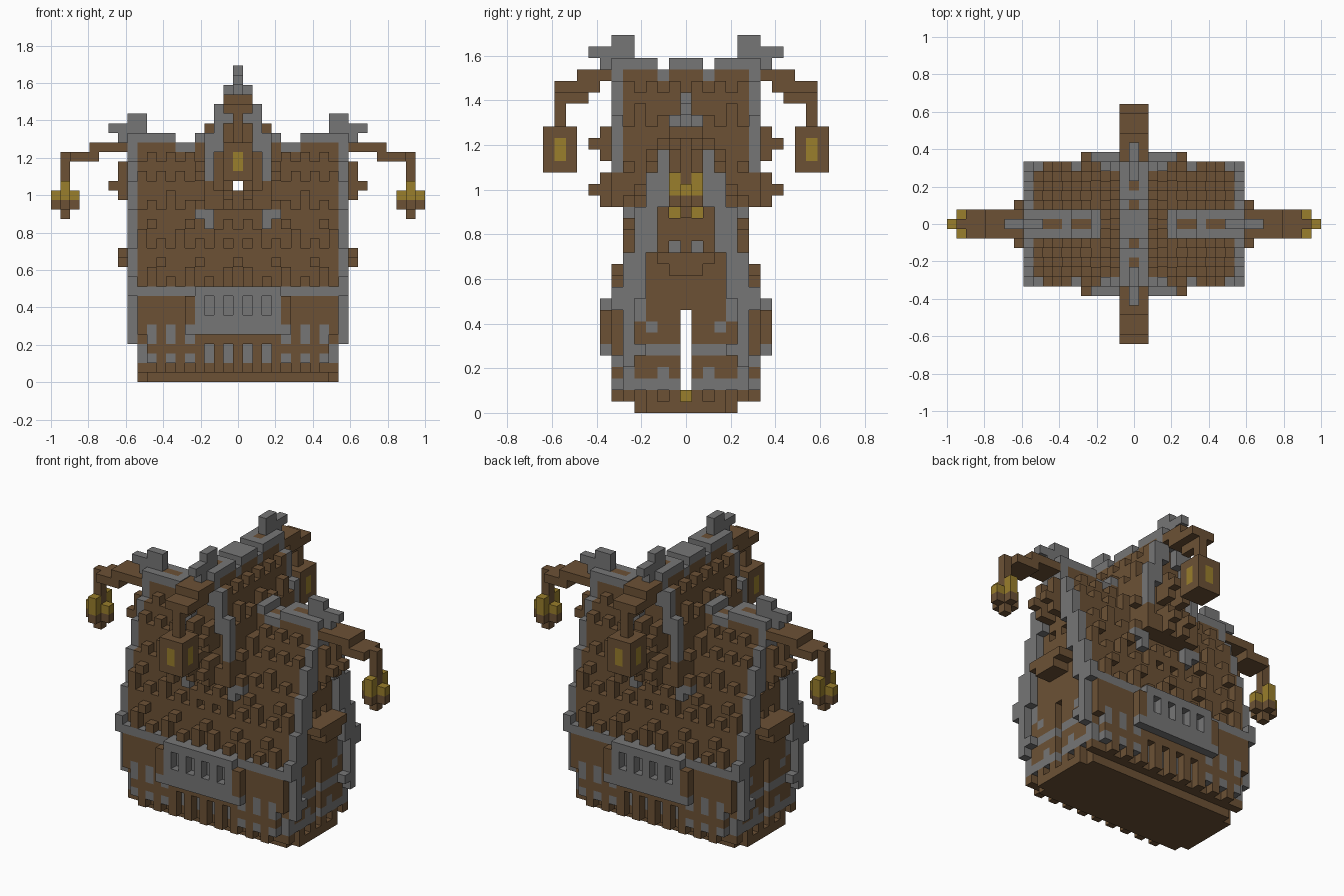
import bpy, bmesh
from mathutils import Vector

if "Cube" in bpy.data.objects:
    bpy.data.objects.remove(bpy.data.objects["Cube"])

U = 2 / 39  # edge of one block


def material(name, rgb):
    m = bpy.data.materials.new(name)
    m.use_nodes = True
    m.diffuse_color = (*rgb, 1)
    bsdf = m.node_tree.nodes["Principled BSDF"]
    bsdf.inputs["Base Color"].default_value = (*rgb, 1)
    bsdf.inputs["Roughness"].default_value = 0.9
    return m


WOOD, STONE, GLOW = range(3)
MATS = [material("brown wood", (0.15, 0.083, 0.036)),
        material("grey stone", (0.18, 0.18, 0.182)),
        material("yellow light", (0.32, 0.21, 0.025))]
cells = {}  # block position -> (part, colour)


def fill(part, colour, xs, ys, zs, mirror=""):
    """Fill an inclusive box of blocks, mirrored over x and/or y."""
    for x in range(xs[0], xs[1] + 1):
        for y in range(ys[0], ys[1] + 1):
            for z in range(zs[0], zs[1] + 1):
                for sx in ((1, -1) if "x" in mirror else (1,)):
                    for sy in ((1, -1) if "y" in mirror else (1,)):
                        cells[x * sx, y * sy, z] = (part, colour)


def carve(xs, ys, zs):
    for x in range(xs[0], xs[1] + 1):
        for y in range(ys[0], ys[1] + 1):
            for z in range(zs[0], zs[1] + 1):
                cells.pop((x, y, z), None)


# roof steps: half width, first level, end level
MAIN_STEPS = ((5, 10, 14), (4, 14, 18), (3, 18, 21), (2, 21, 23), (1, 23, 25))
CROSS_STEPS = ((3, 18, 21), (3, 21, 25), (2, 25, 28), (1, 28, 30))
SHINGLE_HEIGHTS = (1, 0, 2, 0)

# foundation with pilasters
fill("foundation", WOOD, (-10, 10), (-3, 3), (0, 0))
fill("foundation", WOOD, (-9, 9), (-4, 4), (0, 0))
fill("foundation", STONE, (-9, 9), (-5, 5), (1, 3))
fill("foundation", WOOD, (-9, 9), (-5, 5), (1, 1))
fill("foundation", WOOD, (-10, 10), (-6, 6), (4, 4))
for x in range(0, 9, 2):
    fill("pilasters", WOOD, (x, x), (6, 6), (1, 3), "xy")
for x in (5, 7, 9):
    fill("pilasters", WOOD, (x, x), (6, 6), (3, 3), "xy")
    fill("pilasters", STONE, (x, x), (6, 6), (2, 2), "xy")
    fill("foundation", STONE, (x, x), (6, 6), (4, 4), "xy")
fill("side_pilasters", WOOD, (10, 10), (1, 5), (3, 3), "xy")
fill("side_pilasters", STONE, (10, 10), (1, 5), (2, 2), "xy")
for y in (1, 3, 5):
    fill("side_pilasters", WOOD, (10, 10), (y, y), (1, 1), "xy")
fill("side_pilasters", STONE, (10, 10), (2, 2), (3, 3), "xy")
fill("side_pilasters", STONE, (10, 10), (5, 5), (3, 3), "xy")
for x in (-10, 10):
    for y in (-6, 6):
        carve((x, x), (y, y), (4, 4))

# walls with eave band and corner posts
fill("walls", WOOD, (-10, 10), (-6, 6), (5, 9))
fill("eave_band", STONE, (-11, 11), (6, 6), (9, 9), "y")
fill("eave_band", STONE, (11, 11), (5, 5), (9, 9), "xy")
fill("eave_band", STONE, (11, 11), (6, 6), (10, 10), "xy")
fill("corner_posts", STONE, (11, 11), (5, 5), (4, 8), "xy")
fill("corner_posts", STONE, (11, 11), (4, 4), (5, 5), "xy")
for x in (5, 7, 9):
    fill("walls", STONE, (x, x), (6, 6), (5, 5), "xy")
fill("walls", STONE, (10, 10), (3, 3), (7, 7), "xy")
fill("walls", STONE, (10, 10), (4, 5), (8, 9), "xy")
fill("walls", STONE, (10, 10), (1, 4), (5, 5), "xy")

# main roof with stone rakes and ridge caps
for h, z0, z1 in MAIN_STEPS:
    fill("main_roof", WOOD, (-10, 10), (-h, h), (z0, z1 - 1))
    fill("main_rake", STONE, (11, 11), (h - 1, h), (z0, z1 - 1), "xy")
fill("main_rake", STONE, (11, 11), (-1, 1), (22, 24), "x")
fill("main_ridge", STONE, (5, 6), (-1, 1), (24, 24), "x")
fill("main_ridge", WOOD, (5, 6), (0, 0), (24, 24), "x")
fill("main_ridge", STONE, (7, 11), (-1, 1), (25, 25), "x")
fill("main_ridge", STONE, (12, 12), (0, 0), (25, 25), "x")
fill("main_ridge", WOOD, (8, 9), (0, 0), (25, 25), "x")
fill("main_ridge", STONE, (4, 4), (-1, 1), (25, 25), "x")
fill("main_finials", STONE, (10, 13), (0, 0), (26, 26), "x")
fill("main_finials", STONE, (10, 11), (0, 0), (27, 27), "x")

# cross roof with stone rakes and ridge caps
for h, z0, z1 in CROSS_STEPS:
    fill("cross_roof", WOOD, (-h, h), (-5, 5), (z0, z1 - 1))
    fill("cross_rake", STONE if z0 > 18 else WOOD, (h, h), (6, 6), (z0, z1 - 1), "xy")
    if z0 > 21:
        fill("cross_rake", STONE, (h, h + 1), (6, 6), (z0 - 1, z0), "xy")
fill("cross_rake", WOOD, (0, 2), (6, 6), (18, 19), "xy")
fill("cross_brackets", STONE, (3, 3), (5, 5), (16, 17), "xy")
fill("cross_brackets", STONE, (4, 4), (5, 5), (17, 17), "xy")
for y in (2, 6):
    fill("cross_ridge", STONE, (-1, 1), (y, y), (29, 29), "y")
fill("cross_ridge", WOOD, (0, 0), (2, 2), (29, 29), "y")
fill("cross_ridge", STONE, (-1, 1), (-1, 1), (30, 30))
fill("cross_ridge", STONE, (-1, 1), (3, 6), (30, 30), "y")
fill("cross_ridge", STONE, (0, 0), (7, 7), (30, 30), "y")
fill("cross_ridge", WOOD, (0, 0), (4, 4), (30, 30), "y")
fill("cross_finials", STONE, (0, 0), (5, 8), (31, 31), "y")
fill("cross_finials", STONE, (0, 0), (5, 6), (32, 32), "y")

# raised shingles of alternating height along every step of the slopes
for h, z0, z1 in MAIN_STEPS:
    for x in range(0 if z0 < 18 else 4, 11):
        rise = min(SHINGLE_HEIGHTS[(x + h) % 4], z1 - z0 - 1)
        fill("main_shingles", WOOD, (x, x), (h + 1, h + 1), (z0, z0 + rise - 1), "xy")
        if z1 - z0 == 4 and rise == 0 and x % 4 < 2:
            fill("main_shingles", WOOD, (x, x), (h + 1, h + 1), (z1 - 2, z1 - 2), "xy")
for h, z0, z1 in CROSS_STEPS:
    for y in range(0 if z0 > 24 else 2, 6):
        rise = min(SHINGLE_HEIGHTS[(y + h) % 4], z1 - z0 - 1)
        fill("cross_shingles", WOOD, (h + 1, h + 1), (y, y), (z0, z0 + rise - 1), "xy")

# gable ends: recessed windows, shelf, brackets
for z, colour in ((17, GLOW), (14, STONE)):
    fill("gable_windows", colour, (9, 9), (1, 1), (z, z), "xy")
    for x in (-10, 10):
        for y in (-1, 1):
            carve((x, x), (y, y), (z, z))
fill("gable_shelf", WOOD, (11, 12), (-2, 2), (13, 13), "x")
fill("gable_shelf", WOOD, (11, 12), (-1, 1), (12, 12), "x")
fill("gable_brackets", WOOD, (11, 12), (1, 1), (19, 22), "xy")
fill("gable_brackets", WOOD, (13, 13), (1, 1), (20, 20), "xy")
fill("cross_beams", WOOD, (-1, 1), (5, 5), (15, 15), "y")
fill("cross_beams", WOOD, (0, 0), (5, 5), (14, 14), "y")
fill("cross_beams", WOOD, (1, 1), (6, 7), (18, 20), "xy")
fill("cross_beams", WOOD, (1, 1), (8, 8), (19, 19), "xy")
fill("cross_beams", WOOD, (1, 1), (6, 7), (22, 24), "xy")
fill("cross_beams", WOOD, (1, 1), (8, 8), (23, 23), "xy")

# balconies on front and back
fill("balcony", STONE, (-4, 4), (7, 7), (5, 9), "y")
fill("balcony", STONE, (-4, 4), (6, 6), (6, 8), "y")
fill("balcony_posts", STONE, (5, 5), (7, 7), (5, 5), "xy")
fill("balcony_posts", WOOD, (5, 5), (7, 7), (6, 8), "xy")
for x in (-3, -1, 1, 3):
    for y in (-7, 7):
        carve((x, x), (y, y), (7, 8))

# doorway passage, threshold light and loft passage
carve((-11, 11), (0, 0), (1, 8))
fill("threshold", GLOW, (-8, 8), (0, 0), (1, 1))
carve((0, 0), (-8, 8), (20, 20))

# side arms with hanging lanterns
fill("side_arms", WOOD, (12, 15), (-1, 1), (24, 24), "x")
fill("side_arms", WOOD, (15, 17), (-1, 1), (23, 23), "x")
fill("side_arms", WOOD, (18, 18), (0, 0), (20, 23), "x")
for z, colour in ((18, WOOD), (19, GLOW)):
    fill("side_lanterns", colour, (17, 19), (0, 0), (z, z), "x")
    fill("side_lanterns", colour, (18, 18), (-1, 1), (z, z), "x")
fill("side_lanterns", GLOW, (18, 18), (1, 1), (20, 20), "xy")
fill("side_lanterns", WOOD, (18, 18), (0, 0), (17, 17), "x")

# front and back arms with boxed lanterns
fill("long_arms", WOOD, (-1, 1), (7, 9), (29, 29), "y")
fill("long_arms", WOOD, (-1, 1), (8, 11), (28, 28), "y")
fill("long_arms", WOOD, (0, 0), (9, 11), (27, 27), "y")
fill("long_arms", WOOD, (0, 0), (11, 11), (25, 26), "y")
fill("box_lanterns", WOOD, (-1, 1), (10, 12), (21, 24), "y")
fill("box_lanterns", GLOW, (0, 0), (10, 12), (22, 23), "y")
fill("box_lanterns", GLOW, (-1, 1), (11, 11), (22, 23), "y")

# turn each part into a mesh made of its exposed block faces
meshes = {}
for (x, y, z), (part, colour) in cells.items():
    bm, verts = meshes.setdefault(part, (bmesh.new(), {}))
    centre = Vector((x, y, z + 0.5))
    for axis in range(3):
        for sign in (-1, 1):
            n = Vector((0, 0, 0))
            n[axis] = sign
            if (x + int(n.x), y + int(n.y), z + int(n.z)) in cells:
                continue
            a = Vector((0, 0, 0))
            a[(axis + 1) % 3] = 0.5
            b = n.cross(a)
            corners = []
            for p in (-a - b, a - b, a + b, b - a):
                co = centre + n * 0.5 + p
                key = tuple(round(c * 2) for c in co)
                if key not in verts:
                    verts[key] = bm.verts.new(co * U)
                corners.append(verts[key])
            bm.faces.new(corners).material_index = colour

for part, (bm, verts) in meshes.items():
    mesh = bpy.data.meshes.new(part)
    for m in MATS:
        mesh.materials.append(m)
    bm.to_mesh(mesh)
    bm.free()
    bpy.context.collection.objects.link(bpy.data.objects.new(part, mesh))
